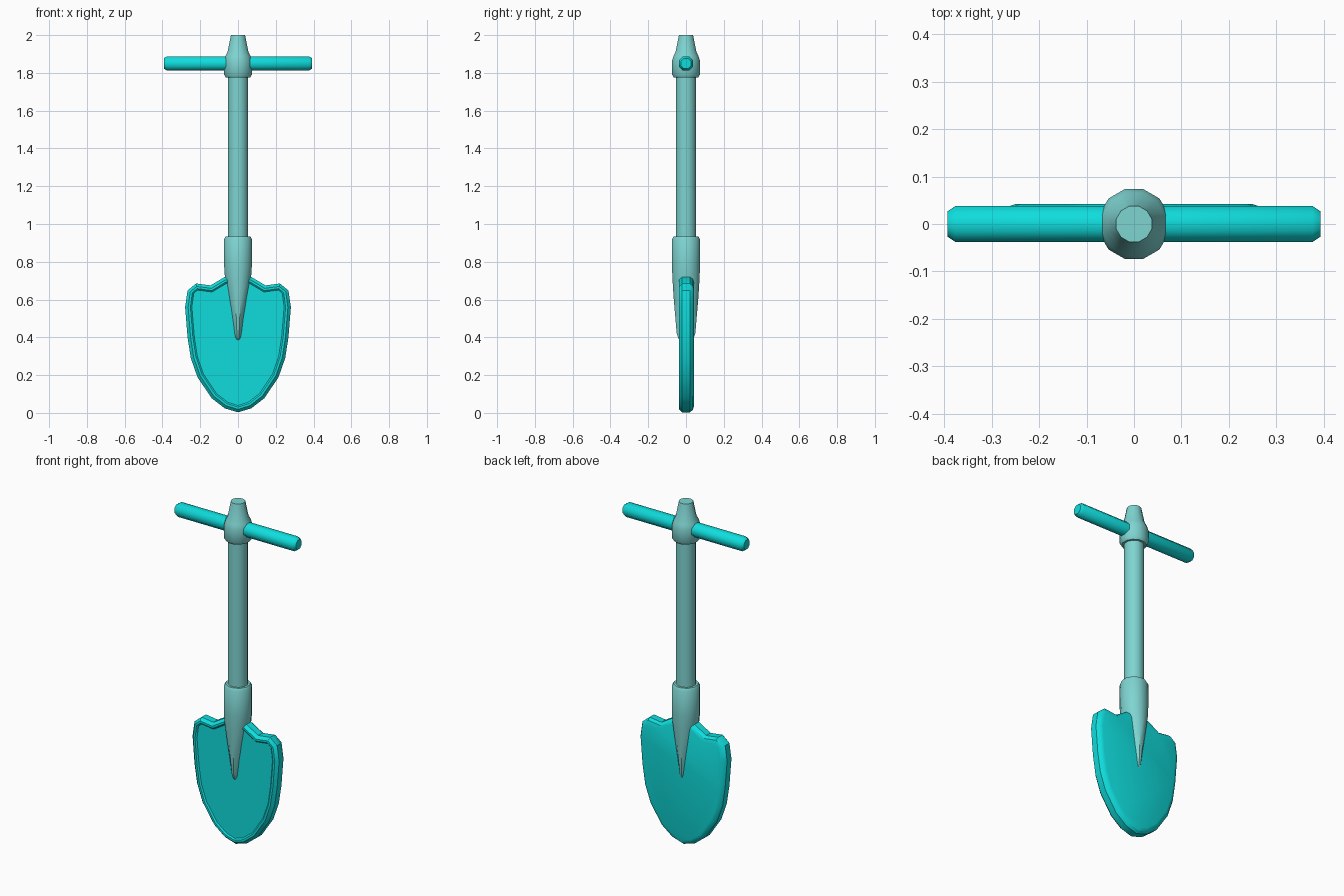
import bpy, bmesh, math
from mathutils import Matrix

if "Cube" in bpy.data.objects:
    bpy.data.objects.remove(bpy.data.objects["Cube"])


def material(name, rgb):
    m = bpy.data.materials.new(name)
    m.diffuse_color = (*rgb, 1)
    m.use_nodes = True
    m.node_tree.nodes["Principled BSDF"].inputs["Base Color"].default_value = m.diffuse_color
    return m


CYAN = material("bright cyan", (0.005, 0.72, 0.72))
PALE = material("pale teal", (0.21, 0.66, 0.64))


def finish(name, bm, mat, angle):
    bmesh.ops.recalc_face_normals(bm, faces=bm.faces)
    mesh = bpy.data.meshes.new(name)
    bm.to_mesh(mesh)
    bm.free()
    mesh.materials.append(mat)
    ob = bpy.data.objects.new(name, mesh)
    bpy.context.collection.objects.link(ob)
    bpy.ops.object.select_all(action='DESELECT')
    bpy.context.view_layer.objects.active = ob
    ob.select_set(True)
    bpy.ops.object.shade_smooth_by_angle(angle=math.radians(angle))
    return ob


def loft(bm, rings):
    """Join equal-length rings of points and cap both ends."""
    loops = [[bm.verts.new(p) for p in ring] for ring in rings]
    n = len(loops[0])
    for a, b in zip(loops, loops[1:]):
        for i in range(n):
            j = (i + 1) % n
            bm.faces.new((a[i], a[j], b[j], b[i]))
    bm.faces.new(loops[0])
    bm.faces.new(loops[-1])


def turned(name, profile, sides, mat, angle=40, matrix=None):
    """Loft elliptical rings given as (height, x radius, y radius)."""
    bm = bmesh.new()
    turn = [2 * math.pi * (i + 0.5) / sides for i in range(sides)]
    loft(bm, [[(rx * math.cos(t), ry * math.sin(t), z) for t in turn]
              for z, rx, ry in profile])
    if matrix:
        bm.transform(matrix)
    return finish(name, bm, mat, angle)


# Shaft, and the collar with its tapered cap
turned("shaft", [(0.9, .054, .054), (1.8, .054, .054)], 12, PALE)
turned("collar", [(z, r, r) for z, r in (
    (1.775, .066), (1.79, .076), (1.865, .076), (1.89, .068),
    (1.915, .056), (2.0, .039))], 12, PALE)

# Socket narrowing to a thin tongue over the blade
turned("socket", [
    (.385, .010, .036), (.40, .019, .044), (.42, .023, .051),
    (.50, .034, .058), (.60, .051, .067), (.72, .072, .075),
    (.78, .076, .076), (.92, .076, .076), (.935, .067, .067)], 12, PALE)

# Cross handle with chamfered ends
turned("cross_handle", [(x, r, r) for x, r in (
    (-.393, .029), (-.376, .041), (.376, .041), (.393, .029))], 8, CYAN, 50,
    Matrix.Translation((0, 0, 1.85)) @ Matrix.Rotation(math.pi / 2, 4, 'Y'))

# Blade outline: right half from the tip upwards, then mirrored
half = [(.07, .024), (.14, .078), (.215, .19), (.25, .29), (.267, .40),
        (.28, .56), (.267, .648), (.222, .685), (.145, .675), (.07, .72)]
outline = [(0, 0.003)] + half + [(-x, z) for x, z in reversed(half)]


def inset(points, d):
    """Move each outline point inwards by d along its mitre."""
    out = []
    n = len(points)
    for i, (x, z) in enumerate(points):
        (ax, az), (bx, bz) = points[i - 1], points[(i + 1) % n]
        tx, tz = bx - ax, bz - az
        length = math.hypot(tx, tz)
        out.append((x - d * tz / length, z + d * tx / length))
    return out


# Blade with bevelled edges, raised front rim and shallow front recess
bm = bmesh.new()
loft(bm, [[(x, y, z) for x, z in inset(outline, d)] for d, y in (
    (.036, -.030), (.028, -.037), (.016, -.037), (.0, -.020),
    (.0, .020), (.012, .036), (.030, .042))])
finish("blade", bm, CYAN, 35)
